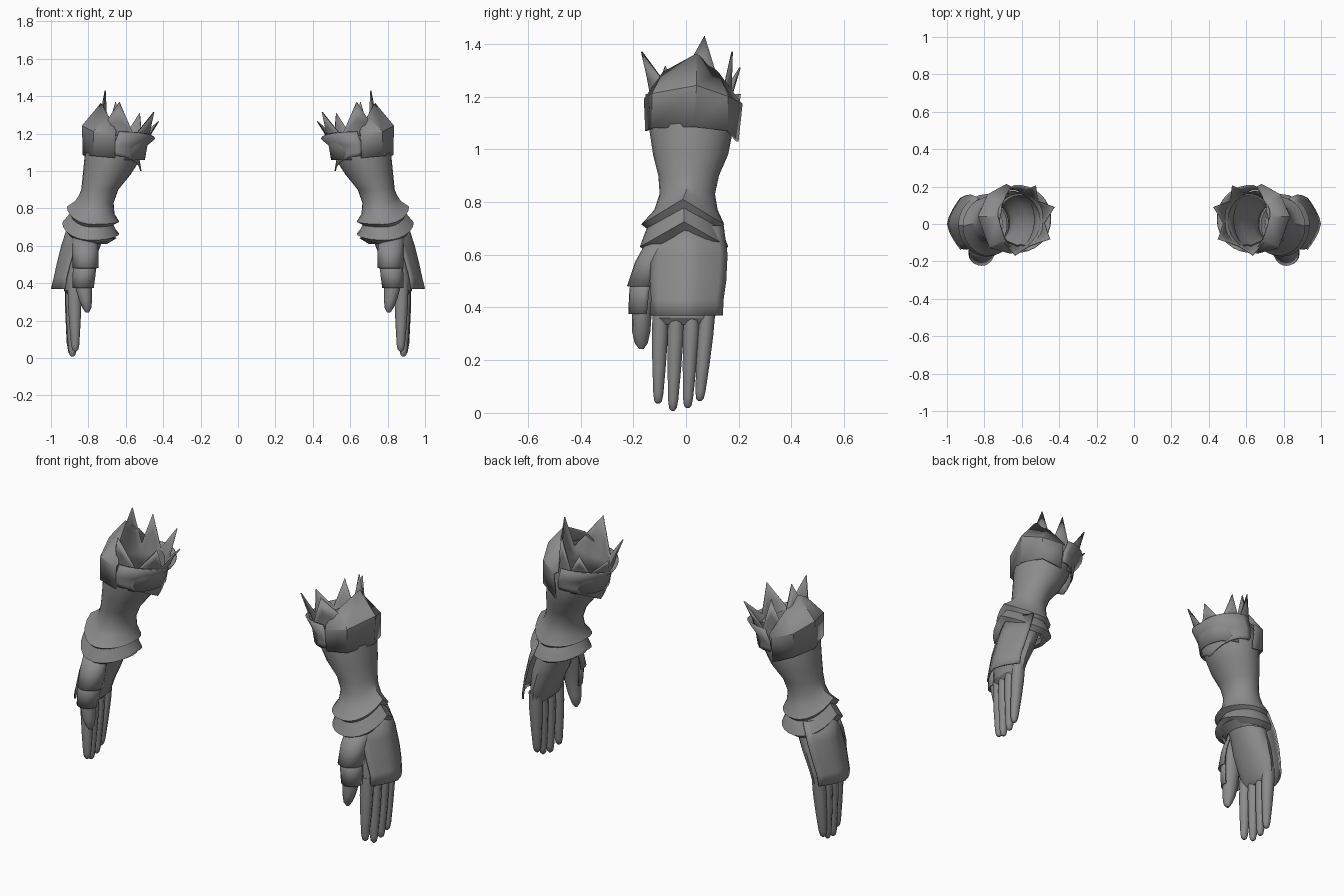
import bpy, bmesh, math
from mathutils import Vector

if "Cube" in bpy.data.objects:
    bpy.data.objects.remove(bpy.data.objects["Cube"])

steel = bpy.data.materials.new("dark_steel")
steel.diffuse_color = (0.26, 0.26, 0.26, 1)
steel.use_nodes = True
steel.node_tree.nodes["Principled BSDF"].inputs["Base Color"].default_value = steel.diffuse_color


def finish(name, bm, thick=0.0, angle=32):
    """Turn a bmesh into a mirrored pair of parts."""
    bmesh.ops.recalc_face_normals(bm, faces=bm.faces)
    me = bpy.data.meshes.new(name)
    bm.to_mesh(me)
    bm.free()
    me.materials.append(steel)
    ob = bpy.data.objects.new(name, me)
    bpy.context.collection.objects.link(ob)
    bpy.ops.object.select_all(action='DESELECT')
    bpy.context.view_layer.objects.active = ob
    ob.select_set(True)
    bpy.ops.object.shade_smooth_by_angle(angle=math.radians(angle))
    if thick:
        s = ob.modifiers.new("thickness", 'SOLIDIFY')
        s.thickness = thick
        s.offset = 0
    m = ob.modifiers.new("pair", 'MIRROR')
    m.use_mirror_merge = False
    return ob


def skin(name, rows, closed=False, caps=False, **kw):
    """Join rows of points into a surface."""
    bm = bmesh.new()
    vs = [[bm.verts.new(p) for p in r] for r in rows]
    n = len(rows[0])
    for a, b in zip(vs, vs[1:]):
        for i in range(n if closed else n - 1):
            j = (i + 1) % n
            bm.faces.new((a[i], a[j], b[j], b[i]))
    if caps:
        bm.faces.new(vs[0])
        bm.faces.new(vs[-1])
    return finish(name, bm, **kw)


def ring(x0, x1, y0, y1, zo, zs=None, zi=None, n=24, arc=None):
    """Oval section; height runs from outer (zo) over sides (zs) to inner (zi)."""
    zs = zo if zs is None else zs
    zi = zs if zi is None else zi
    a0, a1 = arc or (0, 360)
    count = n + 1 if arc else n
    pts = []
    for k in range(count):
        a = math.radians(a0 + (a1 - a0) * k / n)
        c, s = math.cos(a), math.sin(a)
        z = zs + ((zo if c > 0 else zi) - zs) * (1 - abs(s))
        pts.append(((x0 + x1) / 2 + c * (x1 - x0) / 2,
                    (y0 + y1) / 2 + s * (y1 - y0) / 2, z))
    return pts


def tube(name, specs, n=24, arc=None, **kw):
    return skin(name, [ring(*s, n=n, arc=arc) for s in specs],
                closed=arc is None, **kw)


# Forearm guard flaring into a peaked rim
tube("forearm_guard", [
    (.50, .80, -.14, .17, 1.19, 1.19, 1.14),
    (.53, .82, -.14, .18, 1.08, 1.08, 1.05),
    (.575, .83, -.125, .16, .98),
    (.64, .838, -.105, .125, .90, .90, .90),
    (.665, .85, -.10, .11, .87, .83, .83),
    (.66, .87, -.12, .12, .84, .77, .77),
    (.635, .915, -.17, .145, .81, .715, .73),
    (.67, .895, -.15, .13, .775, .70, .71)])

# Wrist bands
tube("wrist_band", [
    (.67, .89, -.145, .125, .785, .71, .72),
    (.655, .91, -.155, .14, .76, .685, .69),
    (.635, .94, -.175, .16, .725, .63, .665),
    (.68, .91, -.145, .13, .69, .61, .64)])
tube("inner_wrist_band", [
    (.68, .89, -.13, .12, .68, .67, .67),
    (.65, .90, -.135, .125, .66, .64, .64),
    (.70, .90, -.125, .12, .63, .61, .61)])

# Palm
tube("palm", [
    (.70, .89, -.11, .11, .68),
    (.735, .90, -.12, .12, .60),
    (.765, .925, -.135, .125, .52),
    (.81, .935, -.13, .12, .43),
    (.835, .93, -.125, .11, .36),
    (.86, .91, -.10, .09, .335)], n=16, caps=True)

# Fingers: top y, bottom y, top x, bottom x, tip height
for i, (yt, yb, xt, xb, zb) in enumerate([
        (-.096, -.106, .875, .870, .035), (-.036, -.050, .885, .885, .008),
        (.024, .006, .89, .89, .018), (.082, .052, .885, .895, .045)]):
    specs = []
    for t, rx, ry in [(0, .036, .032), (.3, .036, .032), (.6, .030, .027),
                      (.9, .022, .020), (.975, .016, .015), (1, .006, .006)]:
        x, y = xt + (xb - xt) * t, yt + (yb - yt) * t
        specs.append((x - rx, x + rx, y - ry, y + ry, .40 + (zb - .40) * t))
    tube("finger_%d" % (i + 1), specs, n=10, caps=True, angle=45)

# Thumb and its two plates
tube("thumb", [
    (.77, .87, -.15, -.07, .62),
    (.765, .865, -.195, -.10, .50),
    (.78, .87, -.205, -.13, .38),
    (.78, .85, -.205, -.135, .31),
    (.785, .83, -.195, -.145, .265),
    (.797, .815, -.178, -.16, .243)], n=12, caps=True, angle=45)
for name, specs in (
        ("thumb_upper_plate", [(.76, .88, -.14, -.04, .66),
                               (.75, .88, -.19, -.07, .57),
                               (.75, .88, -.22, -.08, .48)]),
        ("thumb_lower_plate", [(.76, .875, -.205, -.09, .52),
                               (.765, .88, -.212, -.10, .45),
                               (.775, .88, -.215, -.11, .375)])):
    tube(name, specs, n=12, arc=(165, 375), thick=.008)

# Plate over the back of the hand
rows = []
for z, xo, xe, y0, y1 in [(.71, .905, .83, -.125, .14), (.60, .94, .87, -.13, .155),
                          (.50, .965, .90, -.135, .15), (.43, .98, .918, -.13, .14),
                          (.37, .995, .925, -.135, .137)]:
    rows.append([(xo - (xo - xe) * abs(t) ** 1.5, y0 + (y1 - y0) * (t + 1) / 2, z)
                 for t in (-1, -.8, -.55, -.28, 0, .28, .55, .8, 1)])
skin("hand_plate", rows, thick=.01)

# Creased outer plate of the elbow cuff
skin("elbow_plate", [
    [(.66, -.15, 1.07), (.77, -.125, 1.08), (.825, .03, 1.085), (.78, .155, 1.07), (.68, .195, 1.03)],
    [(.655, -.155, 1.19), (.77, -.125, 1.21), (.83, .04, 1.24), (.78, .155, 1.20), (.68, .21, 1.17)],
    [(.65, -.14, 1.21), (.69, -.085, 1.29), (.73, .04, 1.36), (.70, .12, 1.29), (.66, .20, 1.18)]],
    thick=.01, angle=20)

# Flared collar on the inner side of the cuff
tube("inner_collar", [
    (.52, .78, -.14, .185, 1.07, 1.08, 1.00),
    (.53, .78, -.145, .19, 1.09, 1.10, 1.06),
    (.51, .79, -.15, .195, 1.13, 1.14, 1.12),
    (.445, .80, -.15, .205, 1.20, 1.21, 1.175)], n=16, arc=(85, 275), thick=.008)

# Crown of pointed petals around the opening
tips = [(.71, .07, 1.43), (.655, .175, 1.37), (.525, .205, 1.31),
        (.425, .09, 1.265), (.45, -.08, 1.315), (.635, -.168, 1.37)]
cx, cy = .615, .02
ang = [math.atan2(t[1] - cy, t[0] - cx) % (2 * math.pi) for t in tips]


def on_oval(a, rx, ry, z):
    return Vector((cx + rx * math.cos(a), cy + ry * math.sin(a), z))


bm = bmesh.new()
for i, tip in enumerate(tips):
    a = ang[i]
    before = ang[i - 1] - (2 * math.pi if i == 0 else 0)
    after = ang[(i + 1) % 6] + (2 * math.pi if i == 5 else 0)
    lo, hi = (a + before) / 2, (a + after) / 2
    T = Vector(tip)
    strip = []
    for k, u in enumerate((lo, (lo + a) / 2, a, (a + hi) / 2, hi)):
        base = on_oval(u, .115, .135, 1.06)
        drop = .02 * math.cos(u)
        rim = on_oval(u, .135, .15, 1.195 + drop)
        pull = (0, .28, .42, .28, 0)[k]
        mid = rim.lerp(T, pull)
        strip.append([bm.verts.new(p) for p in (base, rim.lerp(base, .35), mid)])
    top = bm.verts.new(T)
    for p, q in zip(strip, strip[1:]):
        for r in range(2):
            bm.faces.new((p[r], q[r], q[r + 1], p[r + 1]))
        bm.faces.new((p[2], q[2], top))
bmesh.ops.remove_doubles(bm, verts=bm.verts, dist=.0005)
finish("petal_crown", bm, thick=.006, angle=35)
